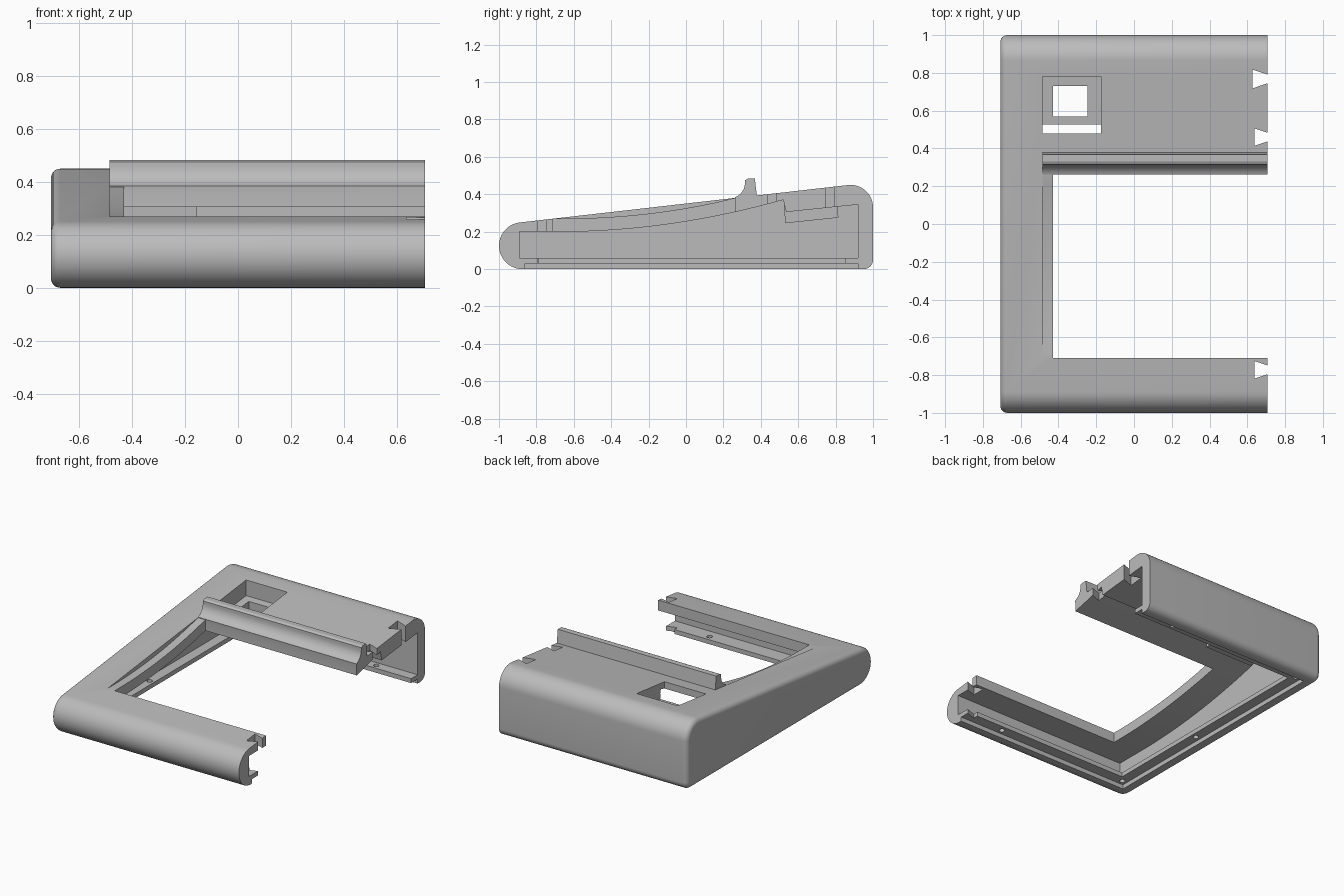
import bpy, bmesh
from math import cos, sin, radians

if "Cube" in bpy.data.objects:
    bpy.data.objects.remove(bpy.data.objects["Cube"], do_unlink=True)

grey = bpy.data.materials.new("plain grey")
grey.use_nodes = True
colour = (0.5, 0.5, 0.5, 1)
grey.diffuse_color = colour
grey.node_tree.nodes["Principled BSDF"].inputs["Base Color"].default_value = colour

LEFT, CUT, PAST = -0.707, 0.707, 0.9


def arc(cy, cz, r, a0, a1, n):
    """Points on an arc in the y-z plane, angles in degrees."""
    steps = [radians(a0 + (a1 - a0) * i / n) for i in range(n + 1)]
    return [(cy + r * cos(a), cz + r * sin(a)) for a in steps]


def bezier(p0, p1, p2, n=20):
    """Quadratic curve through p0 and p2, pulled towards p1."""
    ts = [i / n for i in range(n + 1)]
    return [tuple((1 - t) ** 2 * a + 2 * t * (1 - t) * b + t * t * c
                  for a, b, c in zip(p0, p1, p2)) for t in ts]


def prism(name, points, lo, hi, axis="x", bevel=0):
    """Extrude a y-z profile along x, or an x-y profile along z."""
    place = (lambda p, h: (h, *p)) if axis == "x" else (lambda p, h: (*p, h))
    bm = bmesh.new()
    face = bm.faces.new([bm.verts.new(place(p, lo)) for p in points])
    cap = list(face.edges)
    new = bmesh.ops.extrude_face_region(bm, geom=[face], use_keep_orig=True)["geom"]
    for v in new:
        if isinstance(v, bmesh.types.BMVert):
            v.co["xyz".index(axis)] = hi
    bmesh.ops.recalc_face_normals(bm, faces=bm.faces)
    if bevel:
        bmesh.ops.bevel(bm, geom=cap, offset=bevel, segments=6, profile=0.5,
                        affect="EDGES", clamp_overlap=False)
        bmesh.ops.recalc_face_normals(bm, faces=bm.faces)
    mesh = bpy.data.meshes.new(name)
    bm.to_mesh(mesh)
    bm.free()
    mesh.materials.append(grey)
    obj = bpy.data.objects.new(name, mesh)
    bpy.context.collection.objects.link(obj)
    return obj


def box(name, x0, x1, y0, y1, z0, z1):
    return prism(name, [(y0, z0), (y1, z0), (y1, z1), (y0, z1)], x0, x1)


def combine(target, tool, operation="DIFFERENCE"):
    """Apply a boolean and remove the helper."""
    tool.hide_render = True
    mod = target.modifiers.new("combine", "BOOLEAN")
    mod.operation, mod.object, mod.solver = operation, tool, "EXACT"
    deps = bpy.context.evaluated_depsgraph_get()
    mesh = bpy.data.meshes.new_from_object(target.evaluated_get(deps))
    target.modifiers.clear()
    target.data = mesh
    bpy.data.objects.remove(tool, do_unlink=True)


# Wedge-shaped outer body with rounded front and back
outline = (arc(-0.875, 0.125, 0.125, 270, 96, 24)
           + arc(0.88, 0.33, 0.12, 96, 0, 14)
           + arc(0.95, 0.05, 0.05, 0, -90, 8))
shell = prism("case_shell", outline, LEFT, CUT, bevel=0.035)

# Hollow interior with curved ceiling
ceiling = bezier((-0.6, 0.2), (-0.05, 0.21), (0.52, 0.37))
cavity = [(-0.89, 0.06), (-0.89, 0.2)] + ceiling + [
    (0.535, 0.305), (0.92, 0.345), (0.92, 0.06)]
combine(shell, prism("cavity", cavity, -0.63, PAST))

# Base opening: recess for the bottom plate and the lip above it
combine(shell, box("plate_recess", -0.63, PAST, -0.86, 0.92, -0.1, 0.03))
combine(shell, box("lip_opening", -0.56, PAST, -0.785, 0.85, 0.01, 0.08))

# Scooped floor beside the main window, then the window itself
scoop = bezier((-0.71, 0.27), (-0.2, 0.265), (0.265, 0.381)) + [(0.265, 0.7), (-0.71, 0.7)]
combine(shell, prism("scoop", scoop, -0.485, PAST))
combine(shell, box("window", -0.43, PAST, -0.71, 0.265, 0.1, 0.8))

# Ridge behind the window with a concave front
ridge = arc(0.235, 0.46, 0.08, -70, 0, 10) + [
    (0.315, 0.475), (0.33, 0.483), (0.368, 0.483), (0.38, 0.385), (0.36, 0.37), (0.265, 0.36)]
combine(shell, prism("ridge", ridge, -0.485, CUT), "UNION")

# Connector pocket: boss below the top, recess and through hole
boss = [(0.53, 0.245), (0.815, 0.275), (0.807, 0.37), (0.525, 0.34)]
combine(shell, prism("pocket_boss", boss, -0.52, -0.155), "UNION")
pocket = [(0.48, 0.3), (0.78, 0.333), (0.78, 0.7), (0.48, 0.7)]
combine(shell, prism("pocket", pocket, -0.485, -0.175))
combine(shell, box("pocket_hole", -0.43, -0.245, 0.57, 0.73, 0.15, 0.6))

# Dovetail notches along the open edge
for y, deep, half in [(0.768, 0.08, 0.05), (0.46, 0.07, 0.046), (-0.772, 0.07, 0.047)]:
    slope = (half - 0.023) / deep
    end = half - slope * (deep + 0.05)
    notch = [(CUT - deep, y - half), (CUT + 0.05, y - end),
             (CUT + 0.05, y + end), (CUT - deep, y + half)]
    combine(shell, prism("dovetail", notch, -0.1, 0.7, axis="z"))

# Screw holes in the lip
for x, y in [(0.4, -0.825), (-0.595, -0.825), (-0.595, -0.1), (-0.595, 0.885), (0.42, 0.885)]:
    circle = arc(x, y, 0.018, 0, 345, 23)
    combine(shell, prism("screw_hole", circle, -0.05, 0.1, axis="z"))

# Smooth curves, sharp corners
bpy.ops.object.select_all(action="DESELECT")
shell.select_set(True)
bpy.context.view_layer.objects.active = shell
bpy.ops.object.shade_smooth_by_angle(angle=radians(25))
